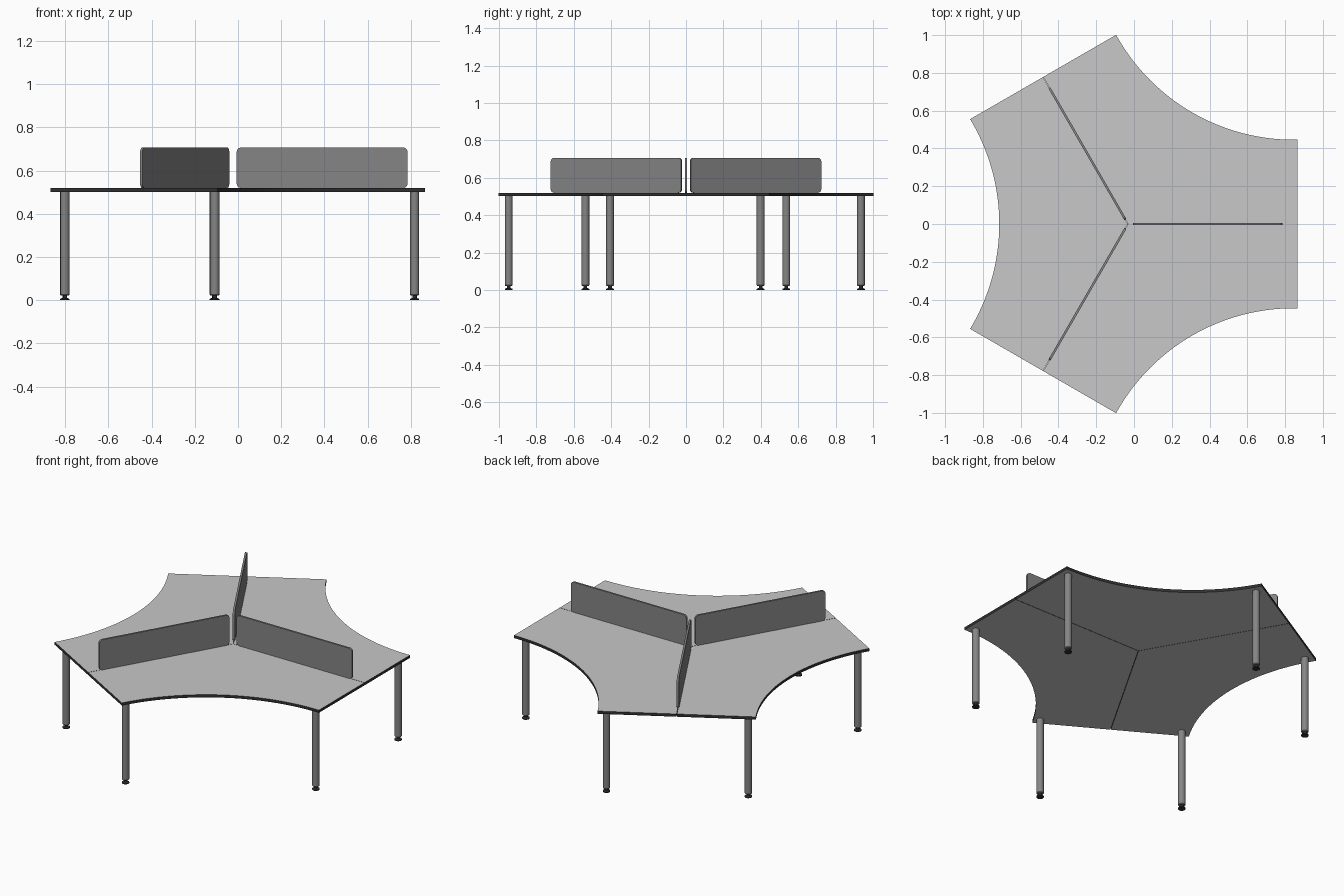
import bpy, bmesh, math
from mathutils import Matrix, Vector

if "Cube" in bpy.data.objects:
    bpy.data.objects.remove(bpy.data.objects["Cube"])

CX = -0.032            # hub of the three arms
ARM, HALF = 0.898, 0.445
Z0, Z1 = 0.502, 0.519  # worktop underside / upper side


def material(name, v):
    m = bpy.data.materials.new(name)
    m.diffuse_color = (v, v, v, 1)
    m.use_nodes = True
    m.node_tree.nodes["Principled BSDF"].inputs["Base Color"].default_value = m.diffuse_color
    return m


LIGHT = material("light grey laminate", 0.58)
DARK = material("dark edging", 0.03)
GREY = material("mid grey", 0.235)


def finish(name, bm, mats, smooth=False):
    bmesh.ops.recalc_face_normals(bm, faces=bm.faces[:])
    me = bpy.data.meshes.new(name)
    bm.to_mesh(me)
    bm.free()
    for m in mats:
        me.materials.append(m)
    ob = bpy.data.objects.new(name, me)
    bpy.context.collection.objects.link(ob)
    if smooth:
        bpy.ops.object.select_all(action='DESELECT')
        ob.select_set(True)
        bpy.context.view_layer.objects.active = ob
        bpy.ops.object.shade_smooth_by_angle(angle=math.radians(35))
    return ob


def prism(bm, pts, offset):
    """Extrude a closed outline of 3D points along an offset."""
    face = bm.faces.new([bm.verts.new(p) for p in pts])
    res = bmesh.ops.extrude_face_region(bm, geom=[face], use_keep_orig=True)
    verts = [g for g in res["geom"] if isinstance(g, bmesh.types.BMVert)]
    bmesh.ops.translate(bm, verts=verts, vec=offset)


def lathe(name, profile, x, y, mat, steps=24):
    bm = bmesh.new()
    vs = [bm.verts.new((r, 0, z)) for r, z in profile]
    edges = [bm.edges.new(p) for p in zip(vs, vs[1:])]
    bmesh.ops.spin(bm, geom=vs + edges, cent=(0, 0, 0), axis=(0, 0, 1),
                   angle=2 * math.pi, steps=steps)
    bmesh.ops.remove_doubles(bm, verts=bm.verts[:], dist=1e-5)
    bmesh.ops.translate(bm, verts=bm.verts[:], vec=(x, y, 0))
    finish(name, bm, [mat], True)


# Three worktops, each a 120 degree sector with a concave front edge
c60, s60 = 0.5, math.sqrt(3) / 2
corner = (ARM * c60 + HALF * s60, ARM * s60 - HALF * c60)
straight = 0.02
p1 = (corner[0] - straight * c60, corner[1] - straight * s60)
rad = p1[1] / 0.5
outline = [(0, 0), (ARM * c60, ARM * s60), corner]
for i in range(33):
    a = math.radians(30 - 60 * i / 32)
    outline.append((p1[0] + rad * s60 - rad * math.cos(a), rad * math.sin(a)))
outline += [(corner[0], -corner[1]), (ARM * c60, -ARM * s60)]
for k in range(3):
    bm = bmesh.new()
    prism(bm, [(x + 0.0012, y, Z0) for x, y in outline], (0, 0, Z1 - Z0))
    bm.normal_update()
    for f in bm.faces:
        f.material_index = 0 if abs(f.normal.z) > 0.5 else 1
    bm.transform(Matrix.Translation((CX, 0, 0)) @
                 Matrix.Rotation(math.radians(60 + 120 * k), 4, 'Z'))
    finish(f"worktop_{k + 1}", bm, [LIGHT, DARK])

# Three rounded divider screens along the seams
T, CR = 0.012, 0.02
for k, (r0, r1) in enumerate([(0.026, 0.817), (0.027, 0.832), (0.027, 0.832)]):
    zb, zt = Z1 + 0.001, 0.707
    pts = []
    for cx, cz, a0 in [(r1 - CR, zt - CR, 0), (r0 + CR, zt - CR, 90),
                       (r0 + CR, zb + CR, 180), (r1 - CR, zb + CR, 270)]:
        for i in range(7):
            a = math.radians(a0 + 15 * i)
            pts.append((cx + CR * math.cos(a), -T / 2, cz + CR * math.sin(a)))
    bm = bmesh.new()
    prism(bm, pts, (0, T, 0))
    bm.transform(Matrix.Translation((CX, 0, 0)) @
                 Matrix.Rotation(math.radians(120 * k), 4, 'Z'))
    finish(f"divider_screen_{k + 1}", bm, [GREY], True)

# Six round legs with levelling feet
legs = [(0.818, 0.399), (0.818, -0.406), (-0.803, 0.536),
        (-0.801, -0.538), (-0.11, 0.935), (-0.107, -0.948)]
for k, (x, y) in enumerate(legs):
    lathe(f"leg_{k + 1}", [(0, 0.022), (0.018, 0.022), (0.021, 0.026),
                           (0.021, Z0), (0, Z0)], x, y, GREY)
    lathe(f"foot_{k + 1}", [(0, 0), (0.021, 0), (0.021, 0.006), (0.010, 0.011),
                            (0.010, 0.023), (0, 0.023)], x, y, DARK)
